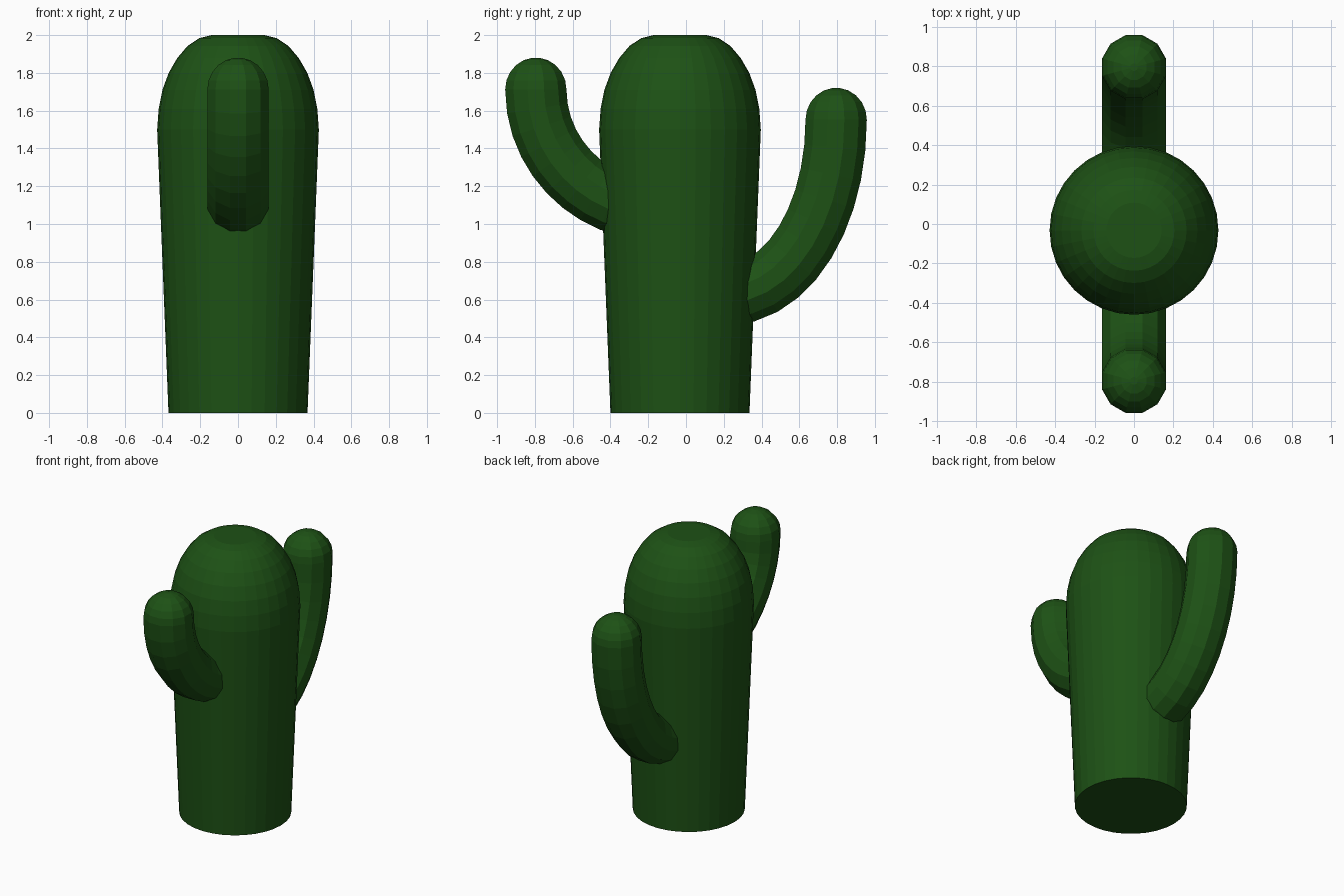
import bpy, bmesh
from math import sin, cos, pi
from mathutils import Vector

if "Cube" in bpy.data.objects:
    bpy.data.objects.remove(bpy.data.objects["Cube"])

green = bpy.data.materials.new("cactus_green")
green.diffuse_color = (0.0124, 0.083, 0.0075, 1)
green.use_nodes = True
green.node_tree.nodes["Principled BSDF"].inputs["Base Color"].default_value = green.diffuse_color


def skin(name, rings):
    """Bridge a list of equal vertex rings and cap both ends."""
    bm = bmesh.new()
    loops = [[bm.verts.new(p) for p in ring] for ring in rings]
    n = len(loops[0])
    for a, b in zip(loops, loops[1:]):
        for i in range(n):
            j = (i + 1) % n
            bm.faces.new((a[i], a[j], b[j], b[i]))
    bm.faces.new(loops[0])
    bm.faces.new(loops[-1])
    bmesh.ops.recalc_face_normals(bm, faces=bm.faces)
    me = bpy.data.meshes.new(name)
    bm.to_mesh(me)
    bm.free()
    me.materials.append(green)
    ob = bpy.data.objects.new(name, me)
    bpy.context.collection.objects.link(ob)
    return ob


def ring(center, tangent, radius, sides, phase=0.0):
    u = Vector((1, 0, 0))
    v = tangent.cross(u).normalized()
    return [center + radius * (cos(a) * u + sin(a) * v)
            for a in (phase + 2 * pi * i / sides for i in range(sides))]


def bezier(p, t):
    s = 1 - t
    return s**3 * p[0] + 3 * s * s * t * p[1] + 3 * s * t * t * p[2] + t**3 * p[3]


# Trunk: tapered column with a rounded, flat-topped dome
profile = [(0.368, 0), (0.428, 1.5), (0.42, 1.61), (0.4, 1.71), (0.367, 1.80),
           (0.322, 1.878), (0.267, 1.943), (0.205, 1.984), (0.14, 2.0)]
up = Vector((0, 0, 1))
skin("trunk", [ring(Vector((0, -0.032, z)), up, r, 32) for r, z in profile])


# Arms: bent tubes with rounded tips
def arm(name, points, radius=0.168, sides=12, steps=10):
    p = [Vector((0, y, z)) for y, z in points]
    rings = []
    for i in range(steps + 1):
        t = i / steps
        e = 1e-3
        tan = bezier(p, min(1, t + e)) - bezier(p, max(0, t - e))
        rings.append(ring(bezier(p, t), tan.normalized(), radius, sides, pi / sides))
    for k in range(1, 6):
        a = k * pi / 2 / 5.4
        h = radius * sin(a) / sin(5 * pi / 2 / 5.4)
        rings.append(ring(p[3] + up * h, up, radius * cos(a), sides, pi / sides))
    skin(name, rings)


arm("front_arm", [(-0.22, 1.08), (-0.52, 1.10), (-0.795, 1.37), (-0.795, 1.712)])
arm("back_arm", [(0.22, 0.625), (0.55, 0.635), (0.795, 1.05), (0.795, 1.552)])
